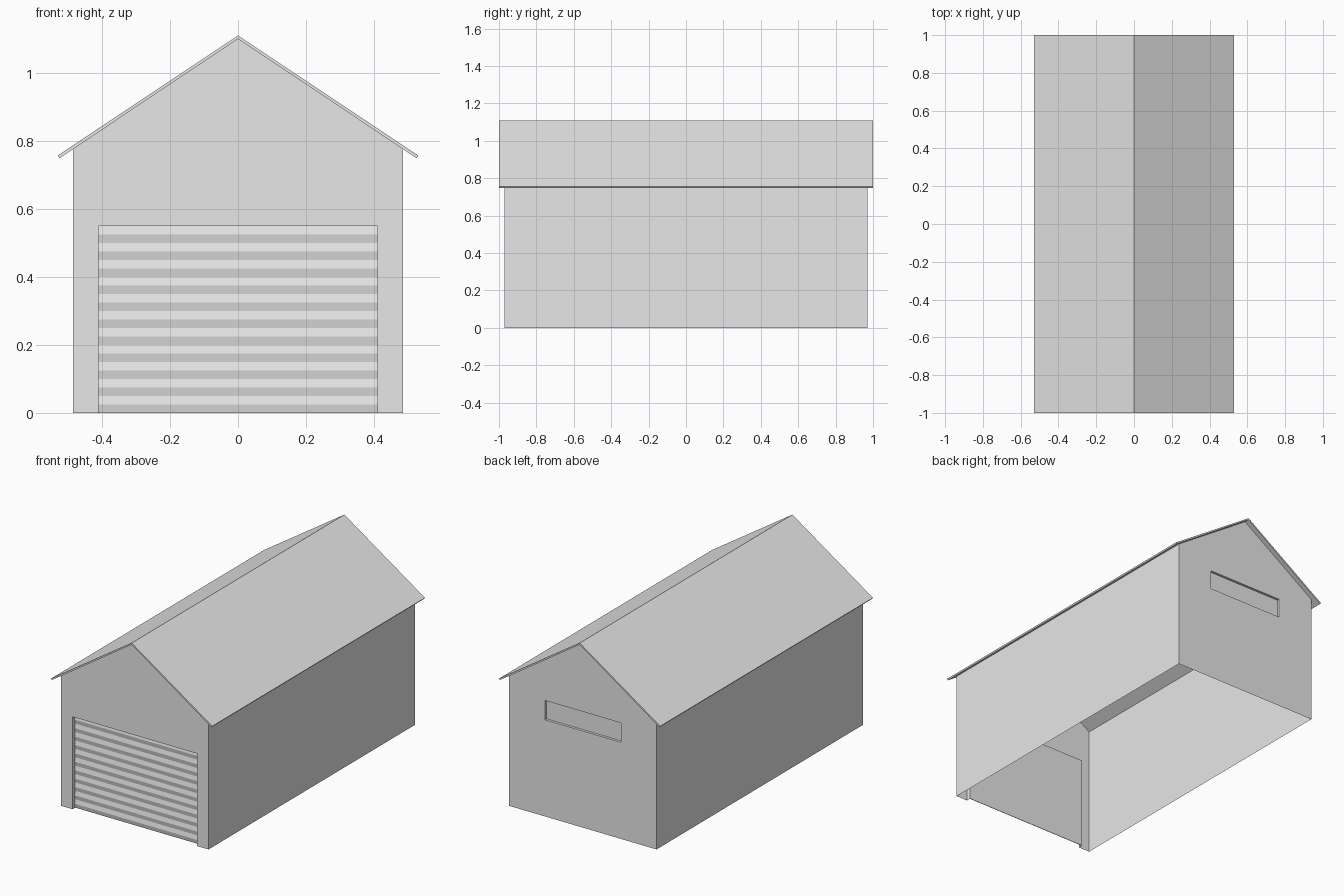
import bpy, bmesh
from mathutils import Vector

cube = bpy.data.objects.get("Cube")
if cube:
    bpy.data.objects.remove(cube, do_unlink=True)

# Single plain colour
grey = bpy.data.materials.new("plain_grey")
grey.use_nodes = True
colour = (0.8, 0.8, 0.8, 1)
grey.diffuse_color = colour
grey.node_tree.nodes["Principled BSDF"].inputs["Base Color"].default_value = colour

# Main sizes
HALF_W, HALF_L = 0.485, 0.97
WALL_TOP, RIDGE = 0.777, 1.10
DOOR_W, DOOR_H, DOOR_Y = 0.41, 0.55, -0.945
WIN_W, WIN_LOW, WIN_HIGH, WIN_Y = 0.25, 0.575, 0.69, 0.955


def finish(name, bm):
    """Store the right-hand half and mirror it across x = 0."""
    mesh = bpy.data.meshes.new(name)
    bm.to_mesh(mesh)
    bm.free()
    mesh.materials.append(grey)
    obj = bpy.data.objects.new(name, mesh)
    bpy.context.collection.objects.link(obj)
    mirror = obj.modifiers.new("mirror", "MIRROR")
    mirror.merge_threshold = 0.0001
    return obj


def panel(name, outline, y, facing):
    """Flat upright sheet from an x-z outline, facing along y."""
    bm = bmesh.new()
    face = bm.faces.new([bm.verts.new((x, y, z)) for x, z in outline])
    face.normal_update()
    if face.normal.y * facing < 0:
        face.normal_flip()
    return finish(name, bm)


def sweep(name, points, direction, closed=False, caps=False, flip=False):
    """Drag a path along a straight line, optionally closing it to a solid."""
    bm = bmesh.new()
    start = [bm.verts.new(p) for p in points]
    end = [bm.verts.new(Vector(p) + Vector(direction)) for p in points]
    for i in range(len(points) - (0 if closed else 1)):
        j = (i + 1) % len(points)
        bm.faces.new((start[i], start[j], end[j], end[i]))
    if caps:
        bm.faces.new(start[::-1])
        bm.faces.new(end)
        bmesh.ops.recalc_face_normals(bm, faces=bm.faces)
    elif flip:
        bmesh.ops.reverse_faces(bm, faces=bm.faces)
    return finish(name, bm)


# Gable walls, with the door notch and the window opening
panel("front_wall", [(DOOR_W, 0), (HALF_W, 0), (HALF_W, WALL_TOP), (0, RIDGE),
                     (0, DOOR_H), (DOOR_W, DOOR_H)], -HALF_L, -1)
panel("back_wall", [(0, 0), (HALF_W, 0), (HALF_W, WALL_TOP), (0, RIDGE),
                    (0, WIN_HIGH), (WIN_W, WIN_HIGH), (WIN_W, WIN_LOW), (0, WIN_LOW)],
      HALF_L, 1)

# Long side walls
sweep("side_walls", [(HALF_W, -HALF_L, 0), (HALF_W, -HALF_L, WALL_TOP)],
      (0, 2 * HALF_L, 0), flip=True)

# Overhanging roof slabs
roof = [(0, 1.11), (0.53, 0.757), (0.525, 0.749), (0, RIDGE)]
sweep("roof", [(x, -1, z) for x, z in roof], (0, 2, 0), closed=True, caps=True)

# Reveals around the door and window
sweep("door_frame", [(DOOR_W, -HALF_L, 0), (DOOR_W, -HALF_L, DOOR_H), (0, -HALF_L, DOOR_H)],
      (0, DOOR_Y + HALF_L, 0))
sweep("window_frame", [(0, HALF_L, WIN_LOW), (WIN_W, HALF_L, WIN_LOW),
                       (WIN_W, HALF_L, WIN_HIGH), (0, HALF_L, WIN_HIGH)],
      (0, WIN_Y - HALF_L, 0), flip=True)
panel("window_pane", [(0, WIN_LOW), (WIN_W, WIN_LOW), (WIN_W, WIN_HIGH), (0, WIN_HIGH)],
      WIN_Y, 1)

# Corrugated roller door with a flat inner face
STEPS = 22
ribs = [(0, DOOR_Y - 0.005 * (i % 2), DOOR_H * i / STEPS) for i in range(STEPS + 1)]
back = [(0, DOOR_Y + 0.003, DOOR_H), (0, DOOR_Y + 0.003, 0)]
sweep("roller_door", ribs + back, (DOOR_W, 0, 0), closed=True, caps=True)
